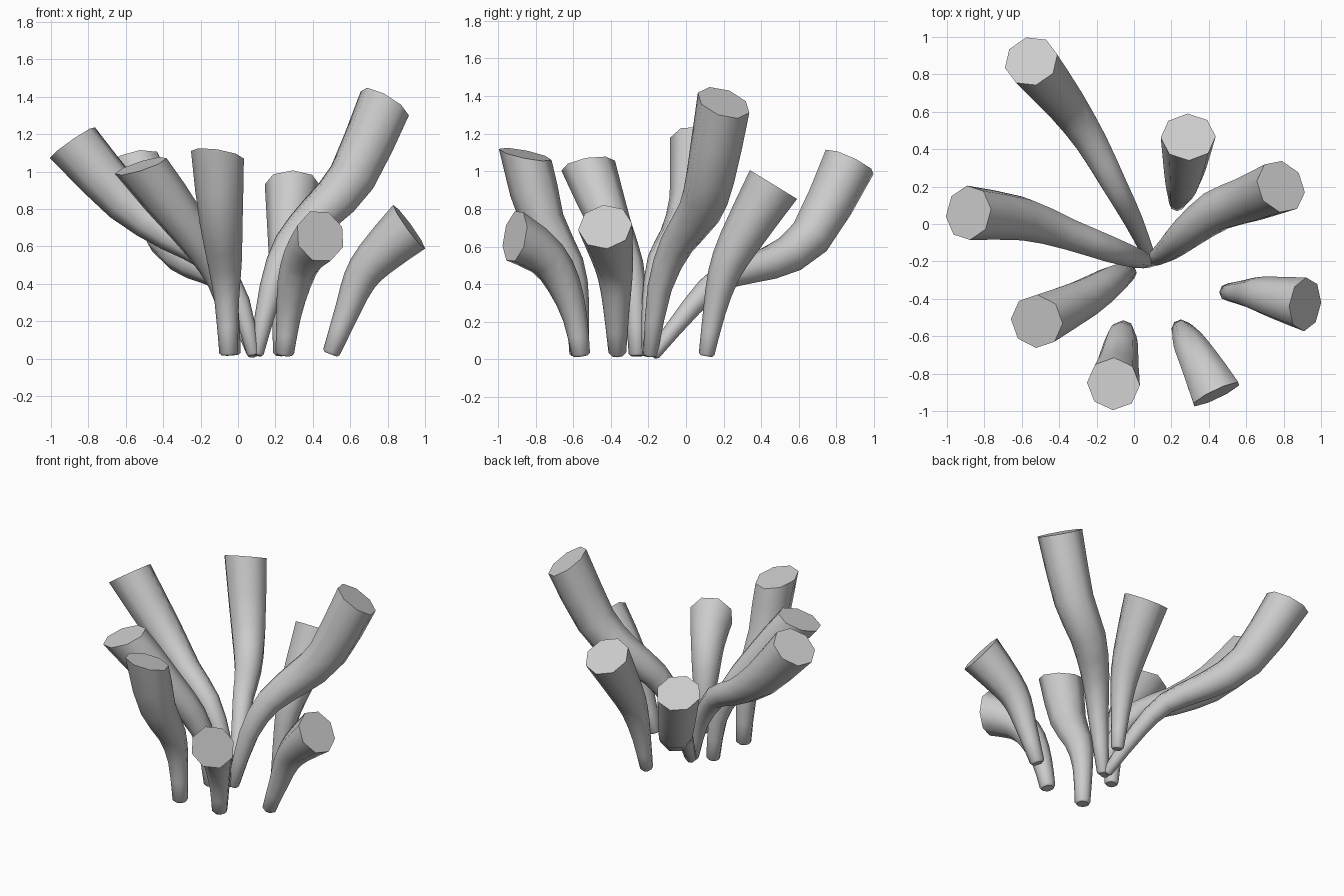
import bpy, bmesh, math
from mathutils import Vector

if "Cube" in bpy.data.objects:
    bpy.data.objects.remove(bpy.data.objects["Cube"])

SIDES = 8


def spline(pts, t):
    # Catmull-Rom through 4D points (x, y, z, radius)
    i = min(int(t), len(pts) - 2)
    f = t - i
    b, c = pts[i], pts[i + 1]
    a = pts[i - 1] if i > 0 else b * 2 - c
    d = pts[i + 2] if i + 2 < len(pts) else c * 2 - b
    return 0.5 * (b * 2 + (c - a) * f + (a * 2 - b * 5 + c * 4 - d) * f * f
                  + (b * 3 - a - c * 3 + d) * f ** 3)


def tube(name, path, end_normal):
    pts = [Vector(p) for p in path]
    n = (len(pts) - 1) * 2
    samples = [spline(pts, i / 2) for i in range(n + 1)]
    centres = [s.to_3d() for s in samples]
    bm = bmesh.new()
    rings = []
    side = Vector((1, 0, 0))
    for i, c in enumerate(centres):
        tan = (centres[min(i + 1, n)] - centres[max(i - 1, 0)]).normalized()
        if i == n:
            tan = Vector(end_normal).normalized()
        side = (side - tan * side.dot(tan)).normalized()
        up = tan.cross(side)

        def ring(centre, r):
            rings.append([bm.verts.new(centre + r * (side * math.cos(k * math.tau / SIDES)
                                                     + up * math.sin(k * math.tau / SIDES)))
                          for k in range(SIDES)])
        if i == 0:
            ring(c - tan * 0.012, samples[i].w * 0.75)   # rounded foot
        ring(c, samples[i].w)
    for lo, hi in zip(rings, rings[1:]):
        for k in range(SIDES):
            m = (k + 1) % SIDES
            bm.faces.new((lo[k], lo[m], hi[m], hi[k])).smooth = True
    bm.faces.new(rings[0][::-1])
    bm.faces.new(rings[-1])
    # crisp rim around the flat cut end
    for e in bm.edges:
        if len(e.link_faces) == 2 and e.calc_face_angle() > math.radians(50):
            e.smooth = False
    me = bpy.data.meshes.new(name)
    bm.to_mesh(me)
    bm.free()
    bpy.context.collection.objects.link(bpy.data.objects.new(name, me))


# Three branches sharing one root
tube("back_left_branch", [(.08, -.17, .03, .035), (-.01, .03, .28, .055), (-.1, .2, .44, .07),
                          (-.23, .44, .51, .09), (-.38, .66, .65, .115), (-.55, .87, 1.05, .145)],
     (-.2, .42, .9))
tube("left_branch", [(.08, -.2, .03, .035), (.01, -.18, .3, .055), (-.14, -.13, .53, .075),
                     (-.36, -.05, .66, .09), (-.6, .03, .84, .12), (-.885, .06, 1.155, .147)],
     (-.57, .1, .82))
tube("back_right_branch", [(.1, -.19, .03, .038), (.18, -.14, .38, .065), (.28, -.05, .61, .09),
                           (.44, .07, .78, .115), (.61, .13, .97, .13), (.785, .2, 1.365, .147)],
     (.48, .3, .82))

# Free-standing branches
tube("front_left_branch", [(-.03, -.26, .03, .045), (-.06, -.27, .3, .06), (-.13, -.31, .5, .085),
                           (-.27, -.4, .71, .11), (-.52, -.52, 1.03, .145)],
     (-.3, -.17, .95))
tube("front_branch", [(-.05, -.57, .03, .05), (-.06, -.58, .3, .065), (-.07, -.63, .5, .09),
                      (-.09, -.76, .73, .115), (-.11, -.855, 1.09, .143)],
     (.15, .2, .97))
tube("front_right_branch", [(.25, -.56, .03, .05), (.27, -.59, .22, .065), (.3, -.65, .4, .09),
                            (.35, -.74, .54, .11), (.44, -.91, .655, .143)],
     (.42, -.88, .17))
tube("right_branch", [(.5, -.365, .035, .047), (.59, -.37, .27, .07), (.65, -.375, .42, .09),
                      (.73, -.39, .53, .11), (.915, -.43, .705, .145)],
     (.8, -.1, .58))
tube("back_branch", [(.23, .11, .03, .042), (.24, .15, .25, .06), (.255, .2, .45, .085),
                     (.27, .28, .62, .11), (.29, .465, .93, .147)],
     (0, .52, .85))
